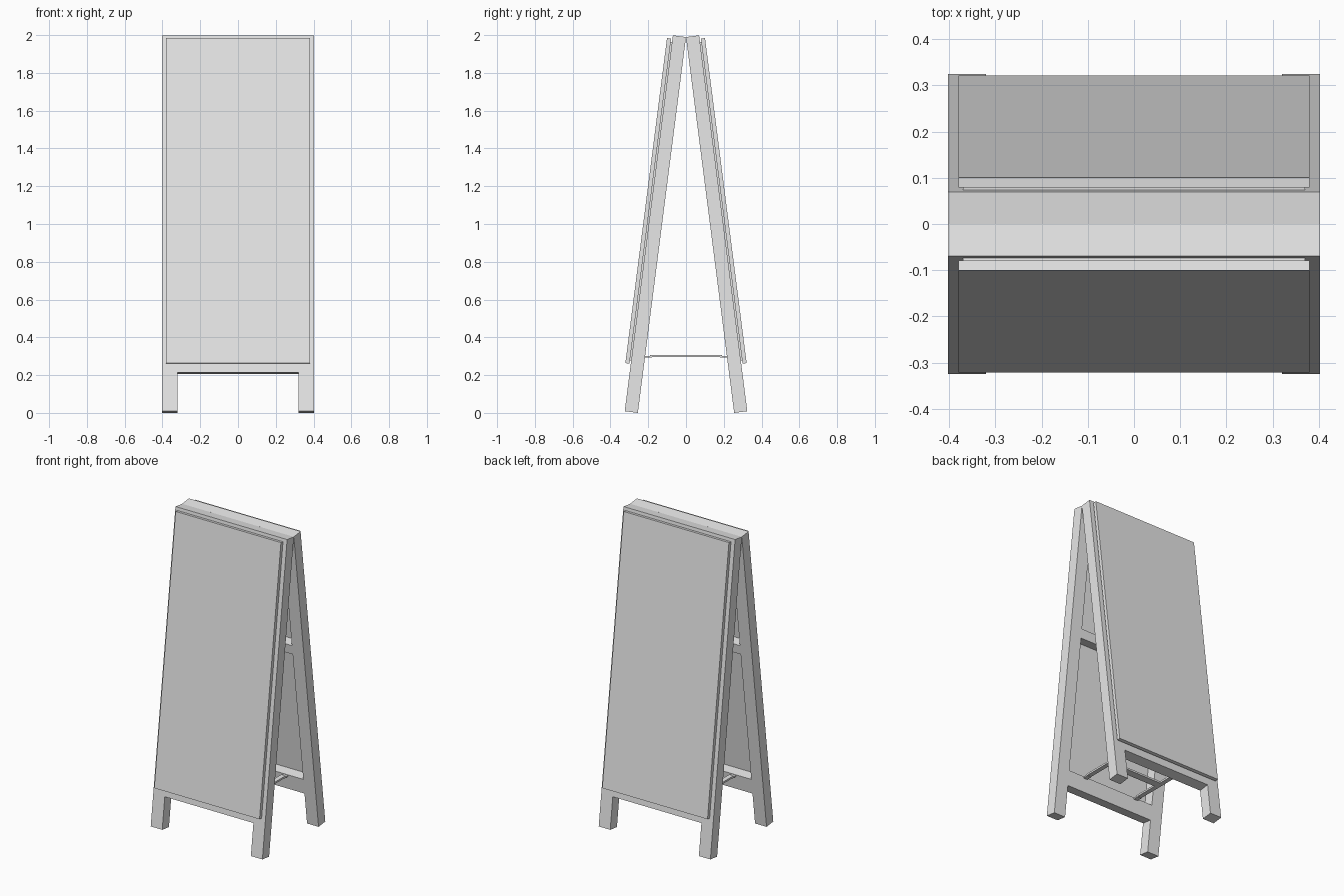
import bpy, math
from mathutils import Matrix, Vector

if "Cube" in bpy.data.objects:
    bpy.data.objects.remove(bpy.data.objects["Cube"])

grey = bpy.data.materials.new("light grey")
grey.diffuse_color = (0.8, 0.8, 0.8, 1)
grey.use_nodes = True
grey.node_tree.nodes["Principled BSDF"].inputs["Base Color"].default_value = grey.diffuse_color

TILT = math.atan2(0.255, 1.99)   # lean of each half
S, C = math.sin(TILT), math.cos(TILT)

FACES = [(0, 1, 3, 2), (4, 6, 7, 5), (0, 4, 5, 1),
         (2, 3, 7, 6), (0, 2, 6, 4), (1, 5, 7, 3)]


def box(name, xr, yr, zr, place=lambda p: p, flip=False):
    """Box from three ranges, with each corner moved by place."""
    verts = [place(Vector((x, y, z))) for x in xr for y in yr for z in zr]
    faces = [f[::-1] for f in FACES] if flip else FACES
    mesh = bpy.data.meshes.new(name)
    mesh.from_pydata(verts, [], faces)
    mesh.materials.append(grey)
    ob = bpy.data.objects.new(name, mesh)
    bpy.context.collection.objects.link(ob)
    return ob


def leaning(side):
    """Local y = outward from the inner face, local z = up along the leg."""
    def place(p):
        y = 0.255 - S * p.z + C * p.y
        return Vector((p.x, side * y, C * p.z + S * p.y))
    return place


for label, side in (("front", -1), ("back", 1)):
    place, flip = leaning(side), side < 0

    def part(name, xr, wr, ur):
        box(f"{label}_{name}", xr, wr, ur, place, flip)

    # legs running the full height
    part("leg_left", (-0.403, -0.32), (0, 0.07), (0, 2.006))
    part("leg_right", (0.32, 0.403), (0, 0.07), (0, 2.006))
    # rails between the legs
    for rail, lo, hi in (("bottom_rail", 0.207, 0.305),
                         ("middle_rail", 1.17, 1.23),
                         ("top_rail", 1.92, 2.006)):
        part(rail, (-0.32, 0.32), (0, 0.07), (lo, hi))
    # display board and its thin backing
    part("board", (-0.38, 0.38), (0.077, 0.099), (0.253, 1.988))
    part("backing", (-0.37, 0.37), (0.068, 0.077), (0.27, 1.97))

# folding brace between the halves
for label, s in (("left", -1), ("right", 1)):
    xr = sorted((s * 0.18, s * 0.21))
    box(f"brace_bar_{label}", xr, (-0.19, 0.19), (0.295, 0.307))
    for end, t in (("front", -1), ("back", 1)):
        box(f"brace_tab_{label}_{end}", xr, sorted((t * 0.18, t * 0.222)), (0.292, 0.300))
box("brace_crossbar", (-0.18, 0.18), (-0.025, 0.025), (0.295, 0.307))

# make all normals point outward
import bmesh
for ob in bpy.context.collection.objects:
    bm = bmesh.new()
    bm.from_mesh(ob.data)
    bmesh.ops.recalc_face_normals(bm, faces=bm.faces)
    bm.to_mesh(ob.data)
    bm.free()
